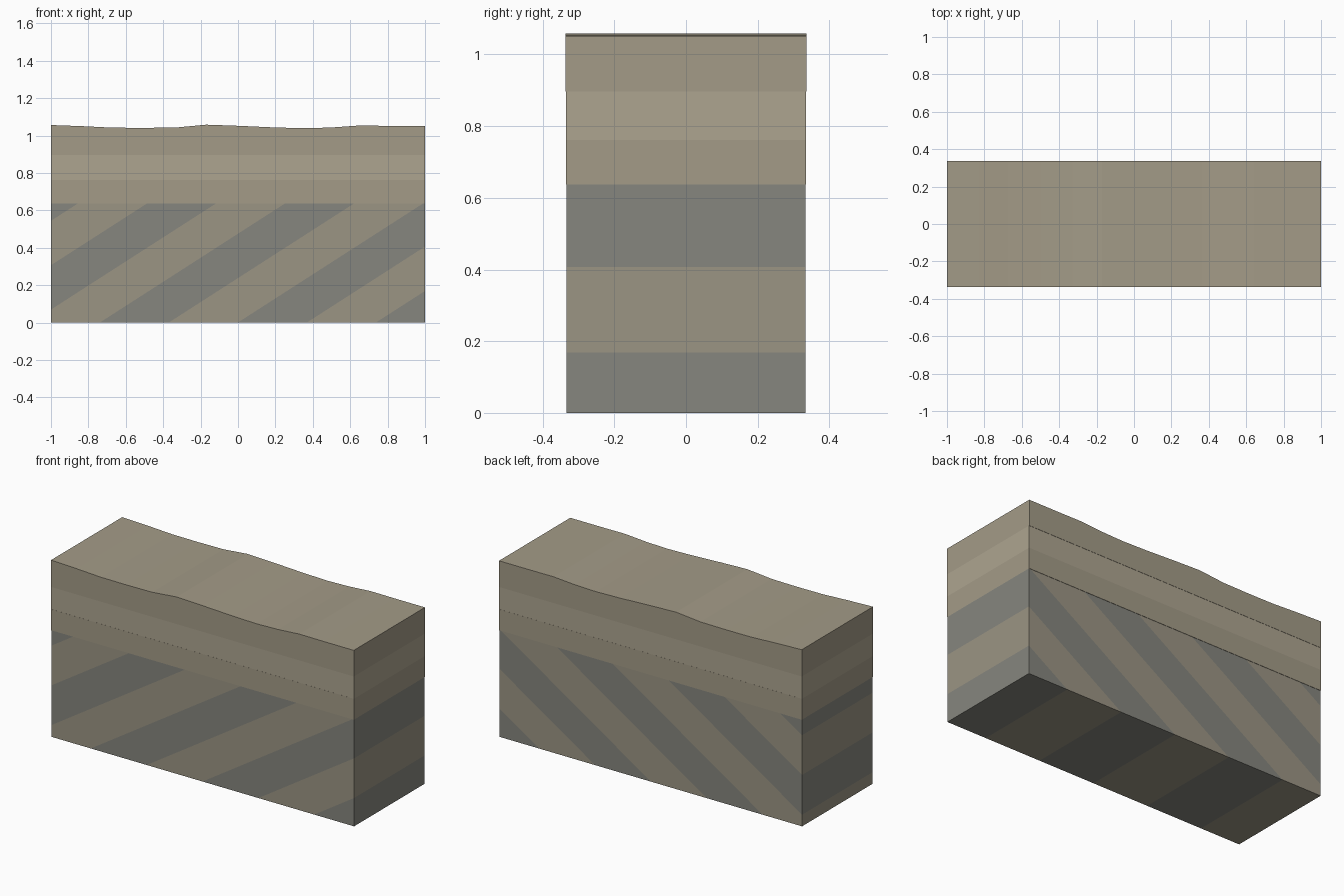
import bpy, bmesh

if "Cube" in bpy.data.objects:
    bpy.data.objects.remove(bpy.data.objects["Cube"])

def material(name, rgb):
    m = bpy.data.materials.new(name)
    m.diffuse_color = (*rgb, 1)
    m.use_nodes = True
    m.node_tree.nodes["Principled BSDF"].inputs["Base Color"].default_value = m.diffuse_color
    return m

slate = material("slate", (0.24, 0.24, 0.21))
shale = material("shale", (0.33, 0.30, 0.23))
sand = material("sand", (0.37, 0.33, 0.245))
pale_sand = material("pale_sand", (0.42, 0.375, 0.28))

def slab(name, profile, half_depth, mat):
    """Extrude an (x, z) profile through the depth of the block."""
    bm = bmesh.new()
    face = bm.faces.new([bm.verts.new((x, -half_depth, z)) for x, z in profile])
    out = bmesh.ops.extrude_face_region(bm, geom=[face])
    for v in out["geom"]:
        if isinstance(v, bmesh.types.BMVert):
            v.co.y = half_depth
    bmesh.ops.recalc_face_normals(bm, faces=bm.faces)
    mesh = bpy.data.meshes.new(name)
    bm.to_mesh(mesh)
    bm.free()
    mesh.materials.append(mat)
    bpy.context.collection.objects.link(bpy.data.objects.new(name, mesh))

def clip(poly, axis, limit, sign):
    """Keep the part of a polygon where sign * (coordinate - limit) <= 0."""
    result = []
    for p, q in zip(poly, poly[1:] + poly[:1]):
        dp, dq = sign * (p[axis] - limit), sign * (q[axis] - limit)
        if dp <= 0:
            result.append(p)
        if dp * dq < 0:
            t = dp / (dp - dq)
            result.append(tuple(a + t * (b - a) for a, b in zip(p, q)))
    return result

# Tilted lower beds, cut off by the block sides and the erosion surface
TOP, SLOPE, STEP = 0.637, 0.643, 0.369
run = TOP / SLOPE
for i in range(9):
    a = 0.737 + STEP * (i - 8)
    b = a + STEP
    bed = [(a, 0), (b, 0), (b + run, TOP), (a + run, TOP)]
    bed = clip(clip(bed, 0, 1, 1), 0, -1, -1)
    slab(f"tilted_bed_{i + 1}", bed, 0.333, slate if i % 2 == 0 else shale)

# Remaining corner above the first tilted bed is covered by this wedge test
first = 0.737 - 8 * STEP
if first + run > -1:
    slab("corner_bed", [(-1, TOP), (first + run, TOP), (-1, (-1 - first) * SLOPE)], 0.333, shale)

# Flat upper beds
def box(z0, z1):
    return [(-1, z0), (1, z0), (1, z1), (-1, z1)]

slab("flat_bed_lower", box(TOP, 0.762), 0.335, sand)
slab("flat_bed_middle", box(0.762, 0.896), 0.3345, pale_sand)

# Top bed with a gently rolling ground surface
ground = [(1, 1.052), (0.8, 1.052), (0.64, 1.053), (0.5, 1.043), (0.36, 1.039),
          (0.2, 1.043), (0.0, 1.052), (-0.17, 1.058), (-0.33, 1.043),
          (-0.5, 1.041), (-0.67, 1.042), (-0.83, 1.05), (-1, 1.056)]
slab("flat_bed_top", [(-1, 0.896), (1, 0.896)] + ground, 0.336, sand)
